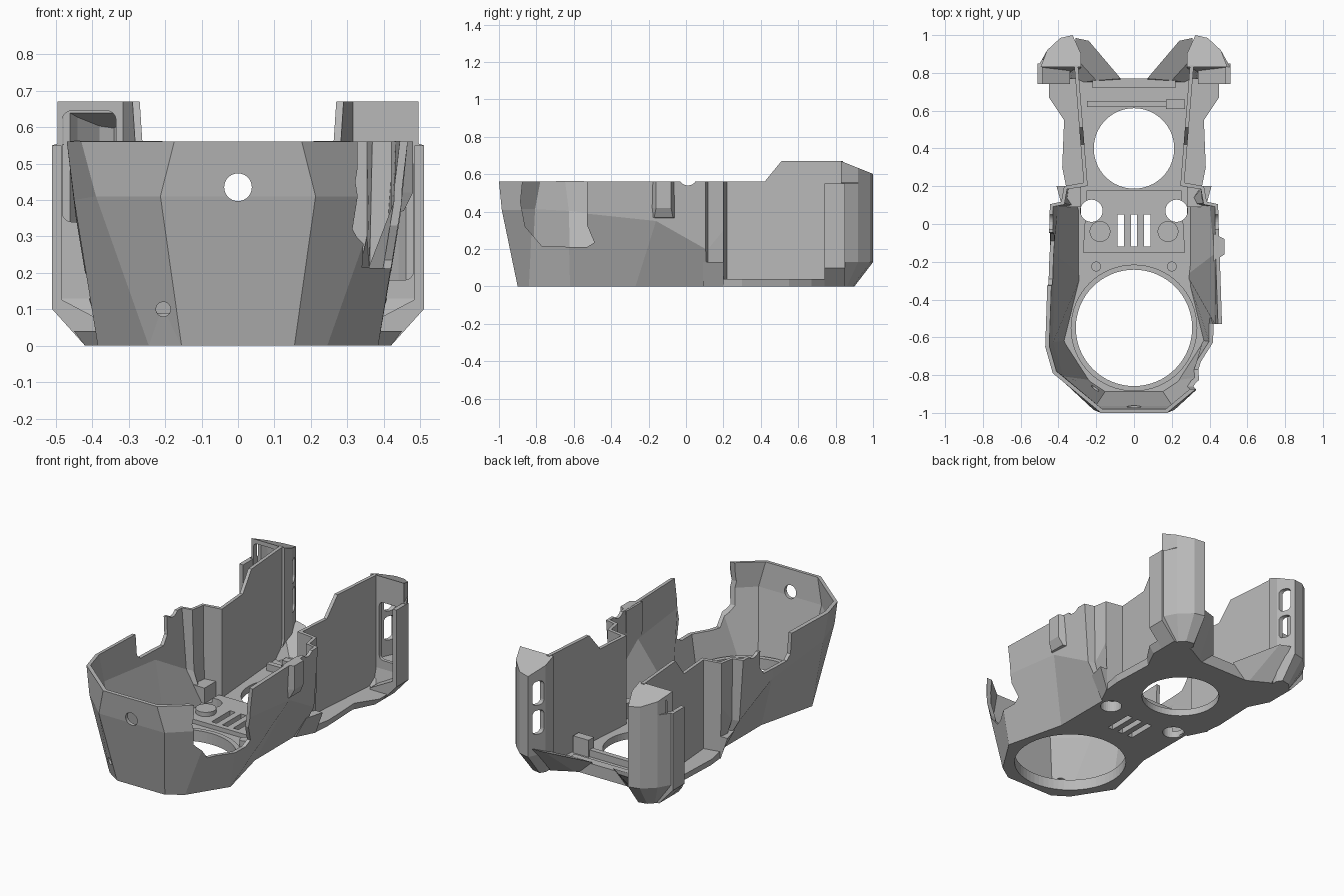
import bpy, bmesh, math

cube = bpy.data.objects.get("Cube")
if cube:
    bpy.data.objects.remove(cube, do_unlink=True)

grey = bpy.data.materials.new("plain_grey")
grey.use_nodes = True
grey.diffuse_color = (0.48, 0.48, 0.48, 1)
grey.node_tree.nodes["Principled BSDF"].inputs["Base Color"].default_value = (0.48, 0.48, 0.48, 1)


def loft(name, rings, closed=True):
    """Join matching rings of points; a closed loft gets end caps."""
    bm = bmesh.new()
    vs = [[bm.verts.new(p) for p in r] for r in rings]
    n = len(rings[0])
    for a, b in zip(vs, vs[1:]):
        for i in range(n if closed else n - 1):
            j = (i + 1) % n
            bm.faces.new((a[i], a[j], b[j], b[i]))
    if closed:
        bm.faces.new(vs[0][::-1])
        bm.faces.new(vs[-1])
        bmesh.ops.recalc_face_normals(bm, faces=bm.faces)
    me = bpy.data.meshes.new(name)
    bm.to_mesh(me)
    bm.free()
    me.materials.append(grey)
    ob = bpy.data.objects.new(name, me)
    bpy.context.collection.objects.link(ob)
    return ob


def level(pts, z):
    return [(x, y, z) for x, y in pts]


def prism(name, pts, z0, z1):
    return loft(name, [level(pts, z0), level(pts, z1)])


def side_prism(name, pts, x0, x1):
    """Extrude a (y, z) profile along x."""
    return loft(name, [[(x, y, z) for y, z in pts] for x in (x0, x1)])


def box(name, x0, x1, y0, y1, z0, z1):
    return prism(name, [(x0, y0), (x1, y0), (x1, y1), (x0, y1)], z0, z1)


def circle(x, y, r, n=48):
    return [(x + r * math.cos(2 * math.pi * i / n), y + r * math.sin(2 * math.pi * i / n)) for i in range(n)]


def rounded(x0, x1, y0, y1, r):
    """Rectangle outline with rounded corners."""
    corners = [(x1 - r, y1 - r), (x0 + r, y1 - r), (x0 + r, y0 + r), (x1 - r, y0 + r)]
    return [(cx + r * math.cos(math.pi / 2 * (q + k / 4)), cy + r * math.sin(math.pi / 2 * (q + k / 4)))
            for q, (cx, cy) in enumerate(corners) for k in range(5)]


def bake(ob):
    dg = bpy.context.evaluated_depsgraph_get()
    me = bpy.data.meshes.new_from_object(ob.evaluated_get(dg))
    ob.modifiers.clear()
    ob.data = me
    me.materials.clear()
    me.materials.append(grey)
    me.polygons.foreach_set("material_index", [0] * len(me.polygons))


def cut(ob, *cutters):
    for c in cutters:
        m = ob.modifiers.new("cut", "BOOLEAN")
        m.operation, m.object, m.solver = "DIFFERENCE", c, "EXACT"
        bake(ob)
        bpy.data.objects.remove(c, do_unlink=True)


def both(half):
    """Mirror a half outline, running from -x through the front to +x."""
    return [(-p[0], *p[1:]) for p in reversed(half)] + half


# Faceted front shell, its middle ring dipping toward the back
bottom = [(.155, -.9), (.245, -.84), (.385, -.62), (.30, -.27), (.30, .10), (.31, .115), (.36, .2), (.26, .22)]
middle = [(.213, -.985, .41), (.39, -.82, .41), (.45, -.63, .4), (.445, -.16, .35), (.42, .105, .2),
          (.38, .118, .2), (.37, .2, .3), (.26, .22, .3)]
top = [(.175, -1), (.43, -.79), (.47, -.65), (.455, -.2), (.445, .105), (.385, .118), (.37, .2), (.26, .22)]
shell = loft("front_shell", [level(both(bottom), 0), both(middle), level(both(top), .56)], False)
solid = shell.modifiers.new("thickness", "SOLIDIFY")
solid.thickness, solid.offset, solid.use_even_offset = .022, -1, False
bake(shell)

side_opening = [(-.86, .7), (-.885, .45), (-.86, .32), (-.77, .215), (-.53, .21),
                (-.49, .235), (-.53, .33), (-.53, .7)]
side_notch = [(-.33, .7), (-.32, .44), (-.29, .41), (-.09, .41), (-.05, .46), (-.04, .7)]


def front_hole(x, z, r):
    pts = circle(x, z, r, 32)
    return loft("hole", [[(px, y, pz) for px, pz in pts] for y in (-1.1, -.7)])


cut(shell, side_prism("opening", side_opening, .2, .7),
    side_prism("notch", side_notch, -.7, -.3),
    side_prism("groove", circle(.01, .59, .05, 24), -.7, .7),
    front_hole(0, .435, .038), front_hole(-.205, .1, .02))

# Raised pocket on the shell's side
loft("side_pocket", [[(.42, -.19, .36), (.455, -.17, .37), (.455, -.07, .37), (.42, -.05, .36)],
                     [(.42, -.2, .42), (.48, -.16, .42), (.48, -.08, .42), (.42, -.05, .42)],
                     [(.42, -.2, .56), (.48, -.16, .56), (.48, -.08, .56), (.42, -.05, .56)]])

# Floor with round openings and vents
flange = [(.38, .3), (.37, .55), (.45, .67), (.45, .77)]
low_flange = [(.37, .3), (.36, .55), (.42, .67), (.42, .77)]
floor = loft("floor", [level(both(bottom[:-1] + low_flange), 0), level(both(bottom[:-1] + flange), .04)])
platform = prism("center_platform", [(-.27, -.15), (.27, -.15), (.25, .18), (-.25, .18)], .03, .065)
collar = prism("front_collar", circle(0, -.55, .335, 64), .03, .065)


def floor_cutters():
    cs = [prism("hole", circle(0, -.55, .308, 64), -1, 1), prism("hole", circle(0, .4, .213, 64), -1, 1)]
    cs += [prism("hole", circle(s * .225, .07, .059, 32), -1, 1) for s in (-1, 1)]
    cs += [box("vent", x - .017, x + .017, -.12, .05, -1, 1) for x in (-.07, 0, .07)]
    return cs


for part in (floor, platform, collar):
    cut(part, *floor_cutters())

# Rear crossbar and lip on the floor
box("crossbar", -.25, .2, .62, .65, .03, .08)
box("rear_lip", -.22, .22, .72, .77, .03, .07)
box("corner_bracket", .17, .27, .61, .66, .03, .14)

wall_profile = [(.2, 0), (.2, .56), (.42, .56), (.51, .67), (.84, .67), (.84, .0)]
pod_low = [(.30, .80), (.30, .87), (.32, .9), (.37, .89), (.40, .86), (.42, .80)]
pod_out = [(.28, .83), (.28, .9), (.325, 1.0), (.39, .985), (.46, .92), (.51, .83)]
pod_in = [(.305, .85), (.305, .9), (.34, .975), (.38, .96), (.44, .9), (.475, .85)]

for s, side in ((1, "left"), (-1, "right")):
    def flip(pts):
        return [(s * x, y) for x, y in pts]

    def sloped(pts, z):
        return [(s * x, y, z - (y - .83) * .4) for x, y in pts]

    def wall_x(y):
        return .265 + (y - .2) * .08

    # Low step where the shell meets the floor flange
    loft(side + "_shell_step", [level(flip([(.28, .09), (.31, .09), (.365, .2), (.28, .2)]), 0),
                                level(flip([(.28, .09), (.38, .09), (.415, .13), (.41, .2), (.28, .2)][:1]
                                           + [(.38, .09), (.41, .2), (.28, .2)]), .13)])

    # Slanted inner wall
    loft(side + "_wall", [[(s * (wall_x(y) - t), y, z) for y, z in wall_profile] for t in (0, .02)])

    # Hollow rear pod: sloping cap, front window, slots in the angled inner face
    upper = pod_out[:-1] + [(.495, .83)]
    pod = loft(side + "_rear_pod", [level(flip(pod_low), 0), level(flip(pod_out), .13), level(flip(pod_out), .55),
                                    level(flip(upper), .555), sloped(upper, .67)])
    cavity = loft("cavity", [level(flip(pod_in), .16), sloped(pod_in, .655)])
    window = rounded(.335, .482, *((.18, .52) if s > 0 else (.34, .645)), .025)
    cut(pod, cavity, loft("window", [[(s * x, y, z) for x, z in window] for y in (.7, .87)]),
        *[side_prism("slot", rounded(.91, .975, z, z + .14, .025), s * .2, s * .35) for z in (.25, .42)])

    # Side fin and sloped foot in front of the pod
    box(side + "_pod_fin", *sorted((s * .485, s * .51)), .74, .85, .1, .55)
    foot = [(.34, 0), (.42, 0), (.51, .1), (.51, .14), (.34, .05)]
    loft(side + "_pod_foot", [[(s * x, y, z) for x, z in foot] for y in (.74, .85)])

    # Angled duct joining floor and pod
    duct_low = [(.08, .74), (.34, .74), (.34, .84), (.29, .84), (.18, .78)]
    duct_top = [(.07, .77), (.2, .76), (.31, .88), (.31, .985), (.24, .97)]
    loft(side + "_duct", [level(flip(duct_low), 0),
                          [(s * x, y, .08 + (y - .77) * .45) for x, y in duct_top]])

    # Round bosses on the floor
    prism(side + "_boss", circle(s * .18, -.04, .055, 32), .04, .09)
    prism(side + "_small_boss", circle(s * .2, -.225, .026, 24), .03, .08)
